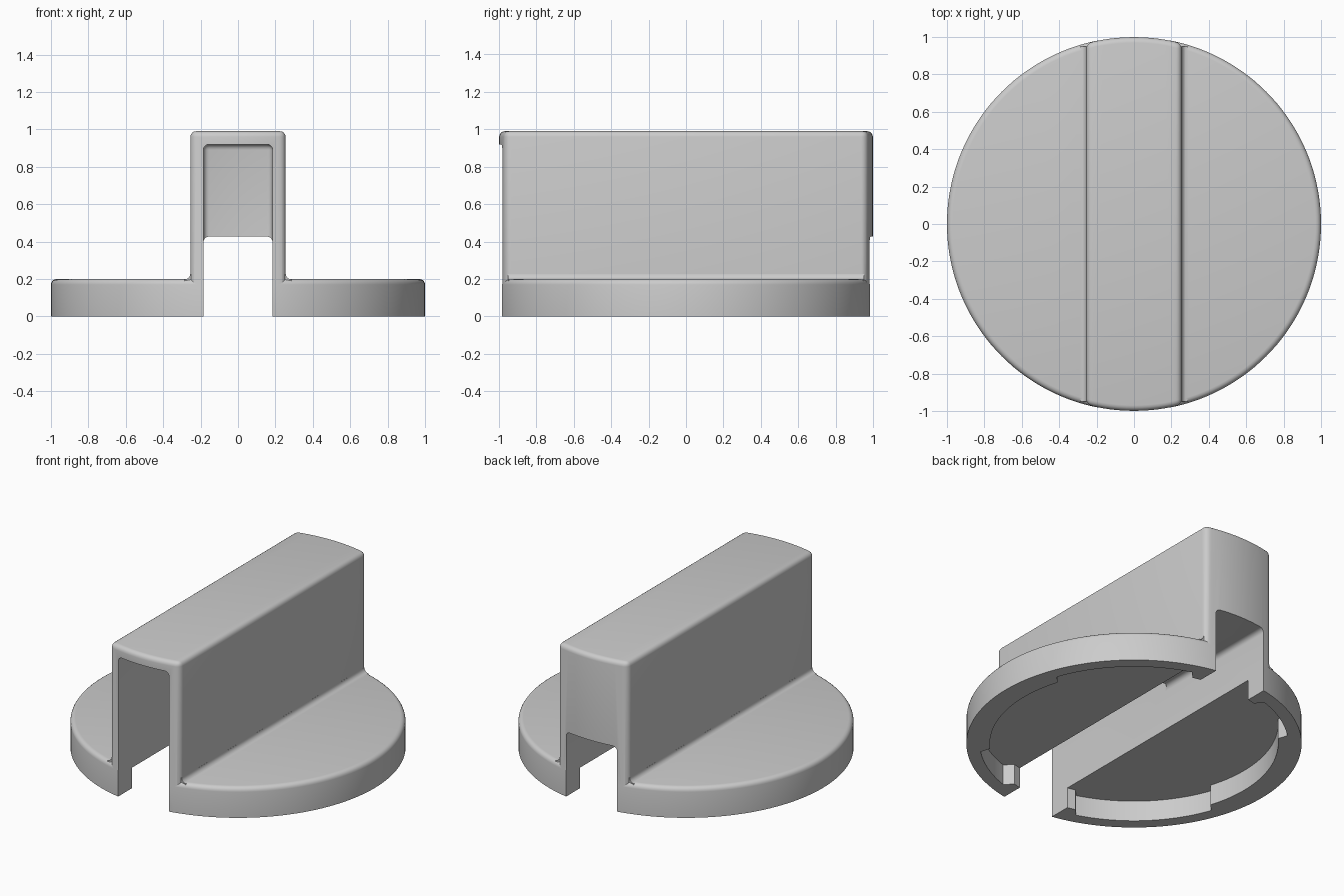
import bpy, bmesh
from math import sin, cos, asin, radians, pi

if "Cube" in bpy.data.objects:
    bpy.data.objects.remove(bpy.data.objects["Cube"], do_unlink=True)

BAR_HALF, SLOT_HALF = 0.255, 0.185
DISC_TOP, BAR_TOP, FILLET = 0.2, 0.99, 0.03

grey = bpy.data.materials.new("light grey plastic")
grey.use_nodes = True
grey.diffuse_color = (0.6, 0.6, 0.6, 1)
grey.node_tree.nodes["Principled BSDF"].inputs["Base Color"].default_value = (0.6, 0.6, 0.6, 1)


def prism(name, outline, start, depth):
    """Extrude a closed outline of 3D points along a vector."""
    bm = bmesh.new()
    face = bm.faces.new([bm.verts.new([p + s for p, s in zip(pt, start)]) for pt in outline])
    grown = bmesh.ops.extrude_face_region(bm, geom=[face])["geom"]
    bmesh.ops.translate(bm, vec=depth, verts=[v for v in grown if isinstance(v, bmesh.types.BMVert)])
    bmesh.ops.recalc_face_normals(bm, faces=bm.faces)
    mesh = bpy.data.meshes.new(name)
    bm.to_mesh(mesh)
    bm.free()
    mesh.materials.append(grey)
    obj = bpy.data.objects.new(name, mesh)
    bpy.context.collection.objects.link(obj)
    return obj


def apply(obj, mod):
    with bpy.context.temp_override(object=obj, active_object=obj, selected_objects=[obj]):
        bpy.ops.object.modifier_apply(modifier=mod.name)


def bevel(obj, width=FILLET):
    mod = obj.modifiers.new("round", "BEVEL")
    mod.width, mod.segments = width, 4
    mod.limit_method, mod.angle_limit = "ANGLE", radians(40)
    mod.use_clamp_overlap = False
    apply(obj, mod)
    return obj


def combine(obj, other, operation):
    mod = obj.modifiers.new("combine", "BOOLEAN")
    mod.operation, mod.object, mod.solver = operation, other, "EXACT"
    apply(obj, mod)
    bpy.data.objects.remove(other, do_unlink=True)


def polar(radius, angle):
    return (radius * cos(angle), radius * sin(angle), 0)


def box(name, x, y0, y1, z0, z1):
    return prism(name, [(-x, y0, z0), (x, y0, z0), (x, y1, z0), (-x, y1, z0)], (0, 0, 0), (0, 0, z1 - z0))


# Round base; the lower rounding is trimmed off afterwards
knob = bevel(prism("knob", [polar(1, 2 * pi * i / 144) for i in range(144)], (0, 0, -0.2), (0, 0, DISC_TOP + 0.2)))

# Grip bar with ends that follow the base circle
reach = asin(BAR_HALF)
end = [polar(0.999, pi / 2 - reach + 2 * reach * i / 12) for i in range(13)]
outline = end + [(-x, -y, z) for x, y, z in end]
combine(knob, bevel(prism("grip_bar", outline, (0, 0, 0.05), (0, 0, BAR_TOP - 0.05))), "UNION")

# Concave fillets where the bar meets the base
for side in (-1, 1):
    cx, cz = BAR_HALF + FILLET, DISC_TOP + FILLET - 0.002
    arc = [(side * (cx - FILLET * cos(a)), 0, cz - FILLET * sin(a))
           for a in (pi / 2 * i / 6 for i in range(7))]
    corner = [(side * cx, 0, 0.15), (side * 0.22, 0, 0.15), (side * 0.22, 0, cz)]
    combine(knob, prism("fillet", arc + corner, (0, -0.95, 0), (0, 1.9, 0)), "UNION")

# Flat underside
combine(knob, box("underside", 1.5, -1.5, 1.5, -1, 0), "DIFFERENCE")

# Shallow cavity under the base, with wider recesses between the rim lands
RECESSES = ((19, 73), (107, 135), (199, 253), (287, 315))
rim = [polar(0.92 if any(a <= d <= b for a, b in RECESSES) else 0.86, radians(d)) for d in range(0, 360, 2)]
combine(knob, prism("cavity", rim, (0, 0, -0.1), (0, 0, 0.235)), "DIFFERENCE")

# Through slot, and the taller pocket that is open at the front
combine(knob, bevel(box("slot", SLOT_HALF, -1.3, 1.3, -0.2, 0.427)), "DIFFERENCE")
combine(knob, bevel(box("pocket", SLOT_HALF, -1.3, 0.1, -0.2, 0.92)), "DIFFERENCE")

bpy.ops.object.select_all(action="DESELECT")
knob.select_set(True)
bpy.context.view_layer.objects.active = knob
bpy.ops.object.shade_smooth_by_angle(angle=radians(30))
